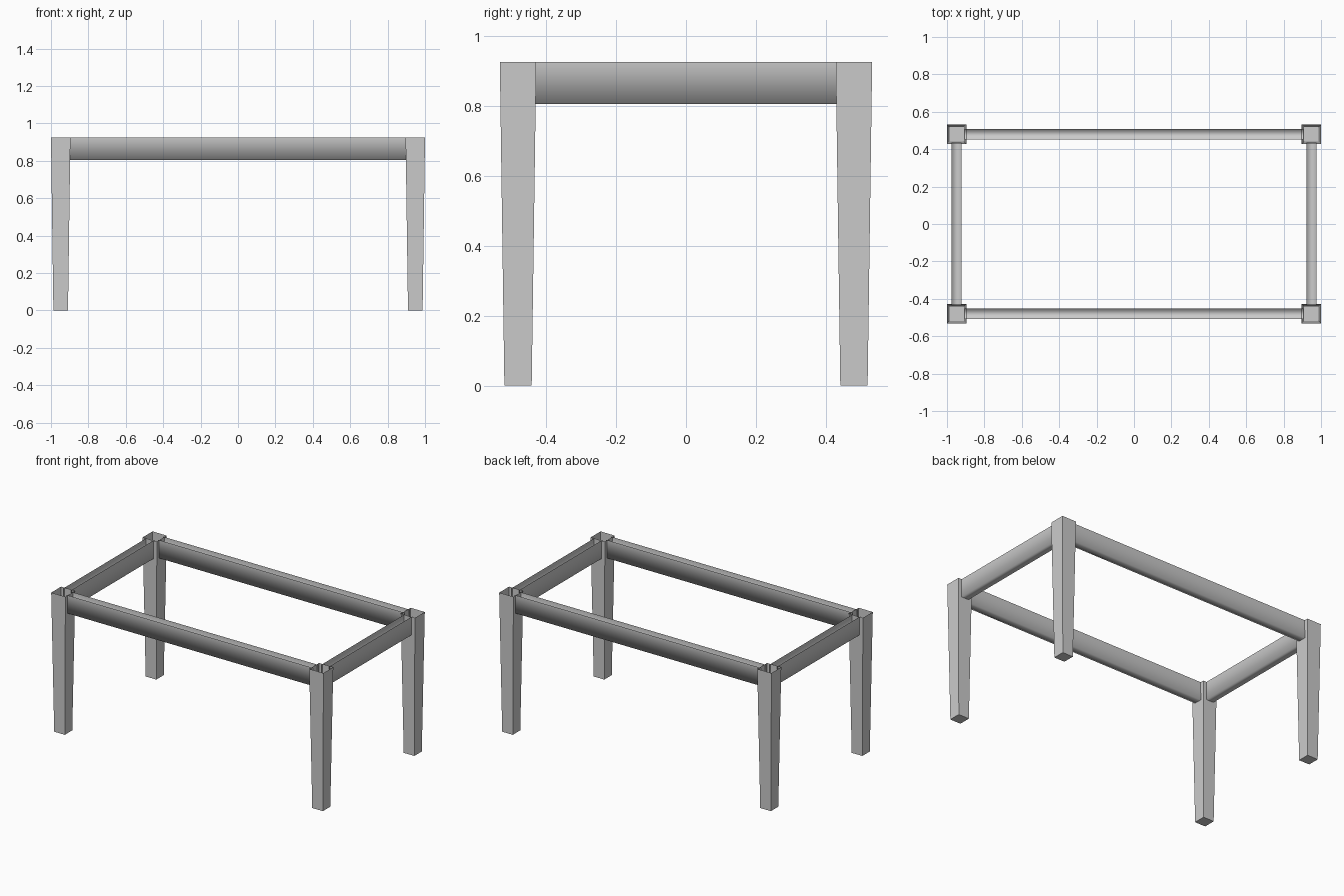
import bpy, bmesh

if "Cube" in bpy.data.objects:
    bpy.data.objects.remove(bpy.data.objects["Cube"])

LEG_X, LEG_Y = 0.948, 0.48      # leg centres
LEG_TOP, LEG_FOOT = 0.052, 0.039  # half widths
RAIL_HALF = 0.027
TOP, RAIL_BOTTOM = 0.925, 0.805


def finish(name, bm, smooth):
    mesh = bpy.data.meshes.new(name)
    for f in bm.faces:
        f.smooth = smooth
    bm.to_mesh(mesh)
    bm.free()
    obj = bpy.data.objects.new(name, mesh)
    bpy.context.collection.objects.link(obj)
    return obj


def cube(center, size):
    bm = bmesh.new()
    bmesh.ops.create_cube(bm, size=1)
    bmesh.ops.scale(bm, vec=size, verts=bm.verts)
    bmesh.ops.translate(bm, vec=center, verts=bm.verts)
    bm.normal_update()
    return bm


def make_leg(name, x, y):
    # Tapered box, narrower at the foot and open at the top
    bm = cube((x, y, TOP / 2), (2 * LEG_TOP, 2 * LEG_TOP, TOP))
    k = LEG_FOOT / LEG_TOP
    for v in bm.verts:
        if v.co.z < 0.1:
            v.co.x = x + (v.co.x - x) * k
            v.co.y = y + (v.co.y - y) * k
    lid = [f for f in bm.faces if f.normal.z > 0.9]
    bmesh.ops.delete(bm, geom=lid, context='FACES')
    finish(name, bm, False)


def make_rail(name, center_xy, length, axis):
    # Hollow channel, open at the top and at the ends inside the legs
    size = [2 * RAIL_HALF, 2 * RAIL_HALF, TOP - RAIL_BOTTOM]
    size[axis] = length
    bm = cube((*center_xy, (TOP + RAIL_BOTTOM) / 2), size)
    gone = [f for f in bm.faces
            if f.normal.z > 0.9 or abs(f.normal[axis]) > 0.9]
    bmesh.ops.delete(bm, geom=gone, context='FACES')
    finish(name, bm, True)


# Legs
for sx, side in ((-1, "left"), (1, "right")):
    for sy, end in ((-1, "front"), (1, "back")):
        make_leg(f"{end}_{side}_leg", sx * LEG_X, sy * LEG_Y)

# Long and short rails
for s, end, side in ((-1, "front", "left"), (1, "back", "right")):
    make_rail(f"{end}_rail", (0, s * LEG_Y), 1.81, 0)
    make_rail(f"{side}_rail", (s * LEG_X, 0), 0.874, 1)
